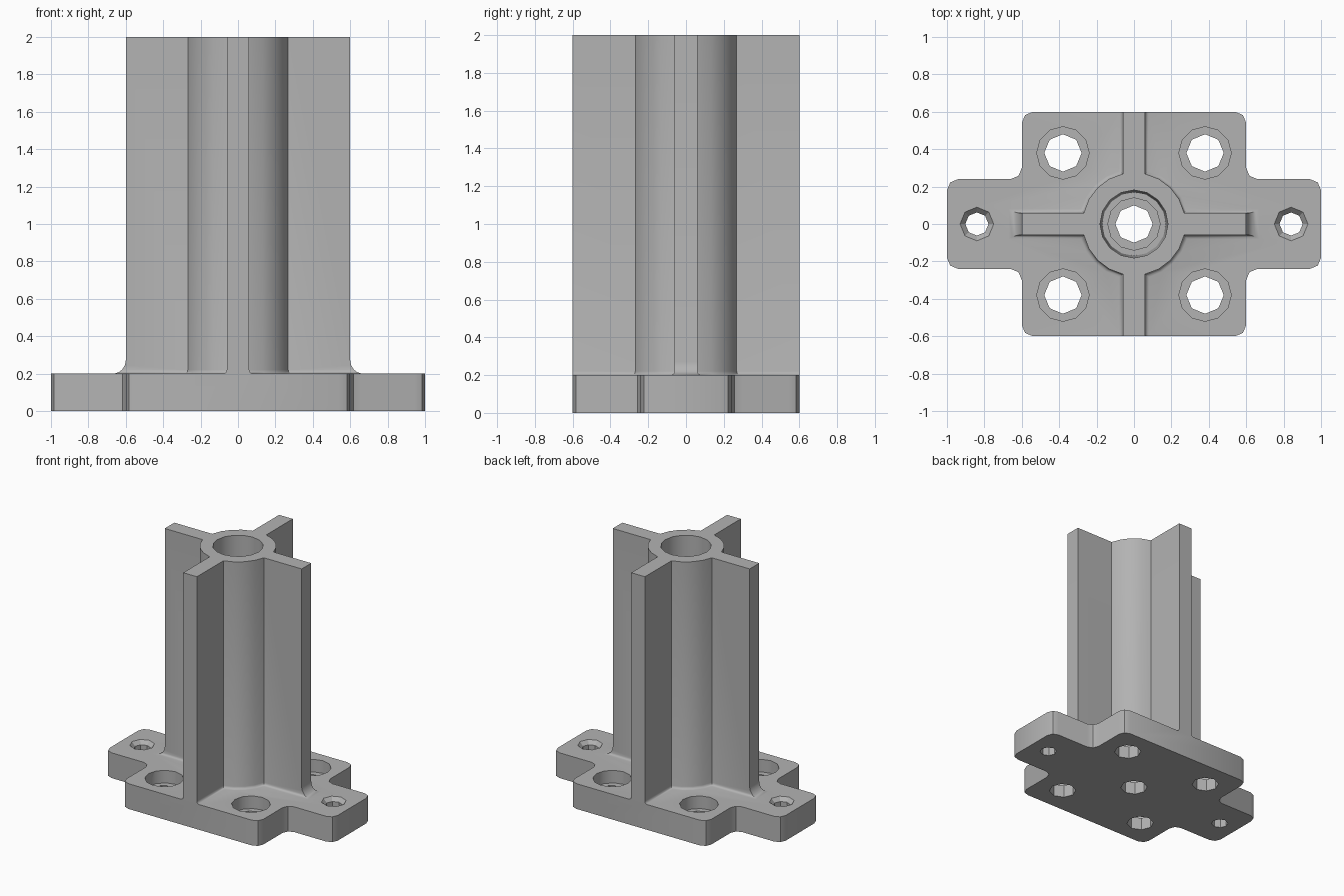
import bpy, bmesh
from math import sin, cos, asin, pi, sqrt, radians
from mathutils import Vector

cube = bpy.data.objects.get("Cube")
if cube:
    bpy.data.objects.remove(cube, do_unlink=True)

PLATE_H, TOP = 0.2, 2.0
EDGE = 0.6            # half width of the plate body and reach of the ribs

grey = bpy.data.materials.new("plain grey")
grey.use_nodes = True
colour = (0.45, 0.45, 0.45, 1)
grey.diffuse_color = colour
grey.node_tree.nodes["Principled BSDF"].inputs["Base Color"].default_value = colour


def loft(name, sections):
    """Closed solid through a list of (z, outline) sections."""
    bm = bmesh.new()
    rings = [[bm.verts.new((x, y, z)) for x, y in pts] for z, pts in sections]
    for low, high in zip(rings, rings[1:]):
        for i in range(len(low)):
            j = (i + 1) % len(low)
            bm.faces.new((low[i], low[j], high[j], high[i]))
    bm.faces.new(rings[0][::-1])
    bm.faces.new(rings[-1])
    bmesh.ops.recalc_face_normals(bm, faces=bm.faces)
    mesh = bpy.data.meshes.new(name)
    bm.to_mesh(mesh)
    bm.free()
    mesh.materials.append(grey)
    obj = bpy.data.objects.new(name, mesh)
    bpy.context.collection.objects.link(obj)
    return obj


def circle(x, y, r, sides):
    return [(x + r * cos(2 * pi * i / sides), y + r * sin(2 * pi * i / sides))
            for i in range(sides)]


def rounded(points, r, steps=2):
    """Round every right-angled corner of an outline, inner or outer."""
    out = []
    for i, p in enumerate(points):
        p = Vector(p)
        a = (Vector(points[i - 1]) - p).normalized() * r
        b = (Vector(points[(i + 1) % len(points)]) - p).normalized() * r
        for k in range(steps + 1):
            t = k / steps * pi / 2
            out.append(tuple(p + a * (1 - sin(t)) + b * (1 - cos(t))))
    return out


def combine(target, tool, operation):
    mod = target.modifiers.new(operation.title(), "BOOLEAN")
    mod.operation, mod.solver, mod.object = operation, "EXACT", tool
    bpy.context.view_layer.objects.active = target
    bpy.ops.object.modifier_apply(modifier=mod.name)
    bpy.data.objects.remove(tool, do_unlink=True)


# Cross-shaped base plate with rounded corners
quarter = [(1, 0.24), (EDGE, 0.24), (EDGE, EDGE)]
half = quarter + [(-x, y) for x, y in quarter[::-1]]
outline = rounded(half + [(-x, -y) for x, y in half], 0.06)
body = loft("ribbed_post", [(0, outline), (PLATE_H, outline)])


# Tube with four ribs, flared where it meets the plate
def column_section(side, end):
    w, r = 0.06 + side, 0.275 + side
    a = asin(w / r)
    arc = [(r * cos(t), r * sin(t))
           for t in (a + (pi / 2 - 2 * a) * k / 4 for k in range(5))]
    q = [(EDGE + end, w)] + arc + [(w, EDGE)]
    h = q + [(-x, y) for x, y in q[::-1]]
    return h + [(-x, -y) for x, y in h]


def flare(r, h):
    return r - sqrt(r * r - (r - h) ** 2) if h < r else 0


sections = [(PLATE_H - 0.1, column_section(0.02, 0.07))]
for h in (0, 0.003, 0.01, 0.02, 0.045, 0.07):
    sections.append((PLATE_H + h, column_section(flare(0.02, h), flare(0.07, h))))
sections.append((TOP, column_section(0, 0)))
combine(body, loft("column", sections), "UNION")


# Bored holes: each is a stack of (bottom, top, bottom radius, top radius, sides)
def bore(x, y, steps):
    for z0, z1, r0, r1, sides in steps:
        cutter = loft("bore", [(z0, circle(x, y, r0, sides)),
                               (z1, circle(x, y, r1, sides))])
        combine(body, cutter, "DIFFERENCE")


through = (-0.1, 0.15, 0.1, 0.1, 8)
bore(0, 0, [(PLATE_H, TOP + 0.1, 0.17, 0.182, 16),
            (0.1, 0.25, 0.14, 0.14, 12), through])
for sx in (-1, 1):
    for sy in (-1, 1):
        bore(sx * 0.38, sy * 0.38, [(0.1, 0.3, 0.14, 0.14, 12), through])
    bore(sx * 0.84, 0, [(-0.1, 0.3, 0.062, 0.062, 8),
                        (0.17, 0.23, 0.062, 0.118, 8)])

# Clean up flat areas and shade
bm = bmesh.new()
bm.from_mesh(body.data)
bmesh.ops.remove_doubles(bm, verts=bm.verts, dist=0.0002)
bmesh.ops.dissolve_limit(bm, angle_limit=radians(0.5), verts=bm.verts, edges=bm.edges)
bm.to_mesh(body.data)
bm.free()
bpy.ops.object.select_all(action="DESELECT")
body.select_set(True)
bpy.context.view_layer.objects.active = body
bpy.ops.object.shade_smooth_by_angle(angle=radians(32))
